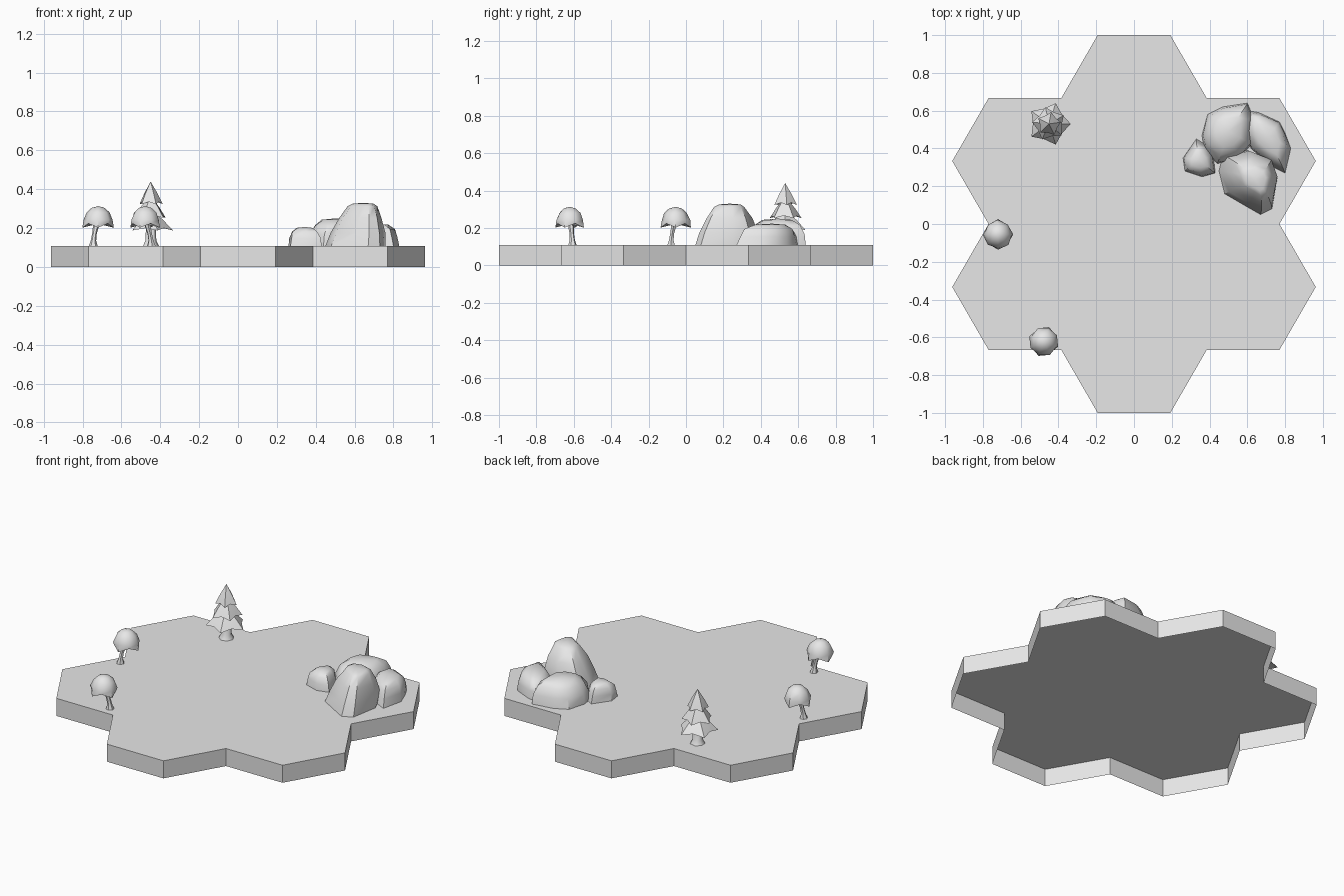
import bpy, bmesh, math, random
from mathutils import Vector

random.seed(4)
TOP = 0.108          # height of the ground surface

cube = bpy.data.objects.get("Cube")
if cube:
    bpy.data.objects.remove(cube, do_unlink=True)

stone = bpy.data.materials.new("plain grey")
stone.use_nodes = True
GREY = (0.8, 0.8, 0.8, 1)
stone.diffuse_color = GREY
stone.node_tree.nodes["Principled BSDF"].inputs["Base Color"].default_value = GREY


def polar(radius, degrees, z=0):
    a = math.radians(degrees)
    return Vector((radius * math.cos(a), radius * math.sin(a), z))


def loft(name, rings, smooth=None, fix_normals=True):
    """Skin a list of rings; a ring of one point closes as a fan."""
    bm = bmesh.new()
    loops = [[bm.verts.new(p) for p in ring] for ring in rings]
    for low, high in zip(loops, loops[1:]):
        n = max(len(low), len(high))
        for i in range(n):
            j = (i + 1) % n
            if len(high) == 1:
                bm.faces.new((low[i], low[j], high[0]))
            elif len(low) == 1:
                bm.faces.new((low[0], high[j], high[i]))
            else:
                bm.faces.new((low[i], low[j], high[j], high[i]))
    if fix_normals:
        bmesh.ops.recalc_face_normals(bm, faces=bm.faces)
    mesh = bpy.data.meshes.new(name)
    bm.to_mesh(mesh)
    bm.free()
    mesh.materials.append(stone)
    obj = bpy.data.objects.new(name, mesh)
    bpy.context.collection.objects.link(obj)
    if smooth:
        bpy.ops.object.select_all(action='DESELECT')
        obj.select_set(True)
        bpy.context.view_layer.objects.active = obj
        bpy.ops.object.shade_smooth_by_angle(angle=math.radians(smooth))
    return obj


# Ground: outline of seven joined hexagons, open underneath
side = 2 / (3 * math.sqrt(3))
outline = []
for k in range(6):
    a = 30 + 60 * k
    for turn in (-90, -30, 30):
        outline.append(polar(2 / 3, a) + polar(side, a + turn))
lift = Vector((0, 0, TOP))
ground = loft("ground", [outline, [p + lift for p in outline]], fix_normals=False)
bm = bmesh.new()
bm.from_mesh(ground.data)
bm.verts.ensure_lookup_table()
n = len(outline)
bm.faces.new([bm.verts[n + i] for i in range(n)])
bm.to_mesh(ground.data)
bm.free()


# Rocks: footprint rings that shrink and slide toward the summit
def rock(name, footprint, summit, height, profile):
    feet = [Vector((x, y, TOP)) for x, y in footprint]
    middle = sum(feet, Vector()) / len(feet)
    slide = Vector((*summit, TOP)) - middle
    rings = []
    for level, scale in profile:
        ring = []
        for p in feet:
            wobble = 1 if level == 0 else random.uniform(0.95, 1.05)
            q = middle + (p - middle) * scale * wobble + slide * level
            q.z = TOP + height * level
            ring.append(q)
        rings.append(ring)
    rings.append([Vector((*summit, TOP + height))])
    return loft(name, rings, 42)


STEEP = ((0, 1), (0.3, 0.93), (0.65, 0.72), (0.92, 0.48), (0.98, 0.34))
ROUND = ((0, 1), (0.4, 0.94), (0.75, 0.78), (0.95, 0.5))

rock("tall_rock",
     [(.45, .28), (.48, .16), (.6, .09), (.67, .05), (.73, .08),
      (.76, .25), (.72, .34), (.6, .39), (.47, .36)],
     (.645, .235), .222, STEEP)
rock("back_rock",
     [(.36, .47), (.37, .4), (.44, .32), (.55, .34), (.62, .42),
      (.63, .57), (.6, .64), (.47, .62), (.39, .58)],
     (.5, .49), .142, ROUND)
rock("side_rock",
     [(.58, .5), (.62, .4), (.72, .31), (.8, .27), (.83, .4),
      (.8, .48), (.77, .54), (.66, .59), (.6, .6)],
     (.71, .46), .115, ROUND)
rock("small_rock",
     [(.26, .35), (.27, .28), (.36, .25), (.43, .27),
      (.42, .36), (.38, .42), (.33, .45)],
     (.345, .34), .098, ROUND)


# Pine: flared trunk with three star-shaped tiers
def circle(radius, z, sides, centre=Vector()):
    return [centre + polar(radius, 360 * i / sides, z) for i in range(sides)]


def star(radius, z, notch, droop, turn):
    ring = []
    for i in range(10):
        tip = i % 2 == 0
        ring.append(polar(radius if tip else radius * notch,
                          36 * i + turn, z - droop if tip else z))
    return ring


pine_spot = Vector((-.45, .53, 0))
trunk = loft("pine_trunk", [circle(.043, TOP, 7), circle(.03, .135, 7),
                            circle(.025, .22, 7)], 50)
trunk.location = pine_spot
TIERS = (("low", .2, .30, .115, 0), ("middle", .265, .37, .09, 30),
         ("top", .335, .44, .064, 8))
for label, rim, peak, r, turn in TIERS:
    middle = rim + (peak - rim) * 0.4
    tier = loft("pine_" + label + "_tier", [
        [Vector((0, 0, rim + .015))],
        star(r, rim, .74, .012, turn),
        star(r * .58, middle, .85, 0, turn),
        [Vector((0, 0, peak))]], 30)
    tier.location = pine_spot


# Round trees: leaning thin trunk under a ragged domed crown
SIDES = 8
CROWN = ((.081, .214), (.075, .242), (.06, .28), (.034, .304))


def round_tree(name, x, y, turn):
    crown = [[Vector((0, 0, .222))]]
    for level, (r, z) in enumerate(CROWN):
        ring = []
        for i in range(SIDES):
            rag = (1, .88)[i % 2] if level == 0 else random.uniform(.95, 1.04)
            drop = (-.012, .01)[i % 2] if level == 0 else 0
            ring.append(polar(r * rag, 360 * i / SIDES, z + drop))
        crown.append(ring)
    crown.append([Vector((0, 0, .313))])
    lean = Vector((-.025, -.025, 0))
    stem = [circle(.023, TOP, 6, lean), circle(.014, .135, 6, lean * .95),
            circle(.012, .17, 6, lean * .75), circle(.017, .228, 6, lean * .3)]
    for part, rings in (("_crown", crown), ("_trunk", stem)):
        obj = loft(name + part, rings, 45)
        obj.location = (x, y, 0)
        obj.rotation_euler.z = math.radians(turn)


round_tree("middle_tree", -.72, -.055, 0)
round_tree("front_tree", -.478, -.622, 160)
